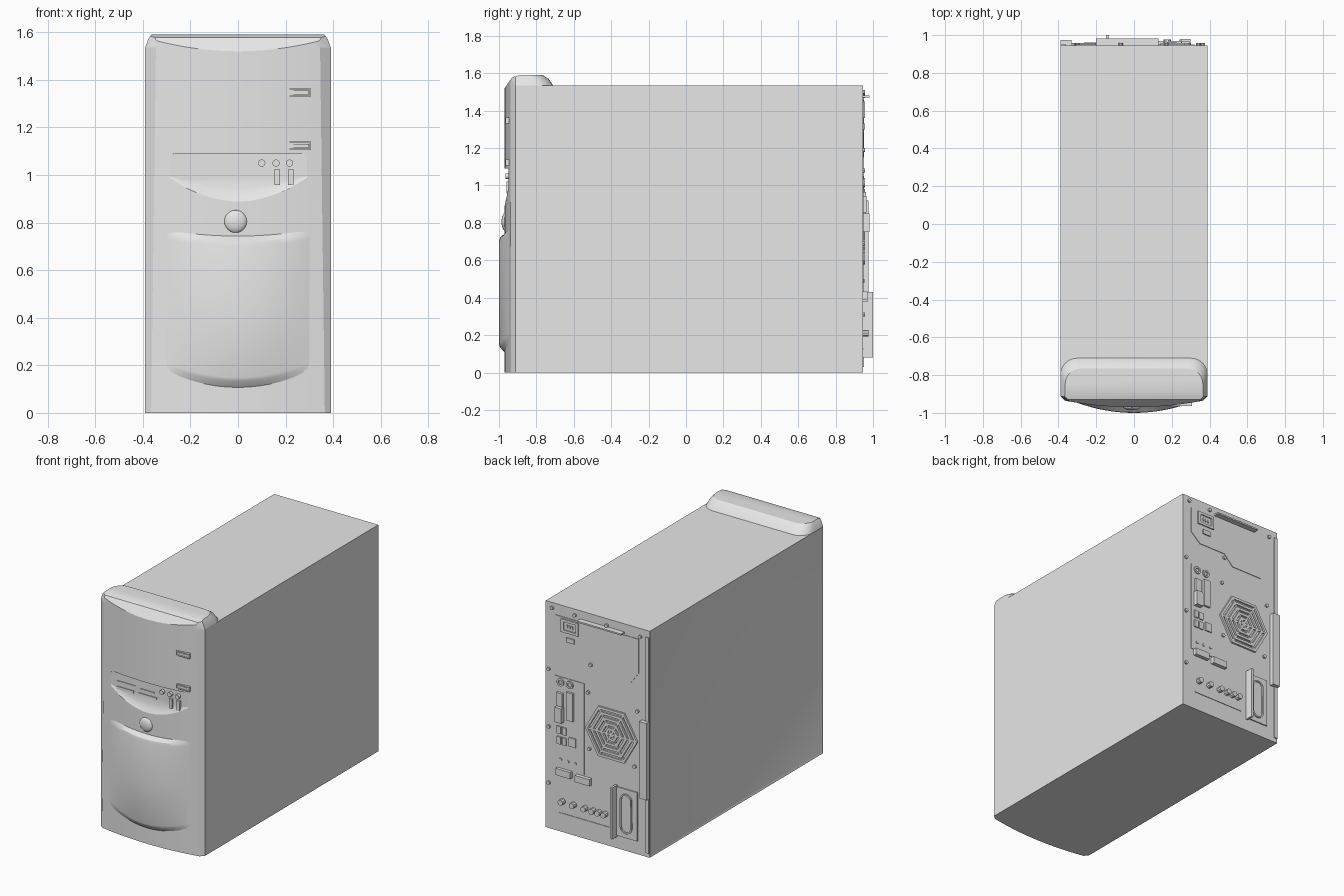
import bpy, bmesh
from math import sin, cos, pi, radians
from mathutils import Vector

if "Cube" in bpy.data.objects:
    bpy.data.objects.remove(bpy.data.objects["Cube"])

grey = bpy.data.materials.new("light_grey")
grey.use_nodes = True
grey.diffuse_color = (0.8, 0.8, 0.8, 1)
grey.node_tree.nodes["Principled BSDF"].inputs["Base Color"].default_value = (0.8, 0.8, 0.8, 1)
parts = []
REAR = 0.945


def finish(name, bm):
    bmesh.ops.recalc_face_normals(bm, faces=bm.faces[:])
    me = bpy.data.meshes.new(name)
    bm.to_mesh(me)
    bm.free()
    me.materials.append(grey)
    ob = bpy.data.objects.new(name, me)
    bpy.context.collection.objects.link(ob)
    parts.append(ob)
    return ob


def loft_mesh(rings):
    bm = bmesh.new()
    loops = [[bm.verts.new(p) for p in ring] for ring in rings]
    n = len(loops[0])
    for a, b in zip(loops, loops[1:]):
        for i in range(n):
            j = (i + 1) % n
            bm.faces.new((a[i], a[j], b[j], b[i]))
    bm.faces.new(loops[0])
    bm.faces.new(loops[-1])
    return bm


def prism(name, outline, y0, y1):
    return finish(name, loft_mesh([[(x, y, z) for x, z in outline] for y in (y0, y1)]))


def rect(cx, cz, w, h):
    return [(cx + sx * w / 2, cz + sz * h / 2) for sx, sz in ((-1, -1), (1, -1), (1, 1), (-1, 1))]


def ngon(cx, cz, r, n=16):
    return [(cx + r * cos(2 * pi * i / n), cz + r * sin(2 * pi * i / n)) for i in range(n)]


def rear_plate(name, cx, cz, w, h, depth):
    return prism(name, rect(cx, cz, w, h), REAR - 0.002, REAR + depth)


def frame(name, outer, inner, y0, y1):
    # closed ring between two outlines
    bm = bmesh.new()
    loops = [[bm.verts.new((x, y, z)) for x, z in o]
             for o, y in ((outer, y0), (outer, y1), (inner, y1), (inner, y0))]
    n = len(outer)
    for k in range(4):
        a, b = loops[k], loops[(k + 1) % 4]
        for i in range(n):
            j = (i + 1) % n
            bm.faces.new((a[i], a[j], b[j], b[i]))
    return finish(name, bm)


# Case body with a recessed panel on its right side
bm = loft_mesh([[(x, y, z) for x, z in rect(0, 0.7675, 0.78, 1.535)] for y in (-0.905, REAR)])
bmesh.ops.recalc_face_normals(bm, faces=bm.faces[:])
side = [f for f in bm.faces if f.normal.x < -0.9]
bmesh.ops.inset_region(bm, faces=side, thickness=0.022, depth=-0.006)
finish("case_body", bm)


# Bowed front bezel and its top cap
def bow(x):
    return -0.97 + 0.26 * x * x


def plan(z, xe, hw, back, r):
    pts = [(xe * i / 14, bow(xe * i / 14)) for i in range(-14, 15)]
    pts.append((hw, -0.912))
    for s, start in ((1, 0), (-1, pi / 2)):
        for i in range(7):
            a = start + i * pi / 12
            pts.append((s * (hw - r) + r * cos(a), back - r + r * sin(a)))
    pts.append((-hw, -0.912))
    return [(x, y, z) for x, y in pts]


def trim_top(bm):
    # sloped brow where the front meets the top
    for (y0, z0), (y1, z1) in (((-0.93, 1.578), (-0.89, 1.59)), ((-0.97, 1.52), (-0.93, 1.578))):
        cut = bmesh.ops.bisect_plane(
            bm, geom=bm.verts[:] + bm.edges[:] + bm.faces[:], plane_co=(0, y0, z0),
            plane_no=Vector((0, z0 - z1, y1 - y0)).normalized(), clear_outer=True)
        edges = [e for e in cut["geom_cut"] if isinstance(e, bmesh.types.BMEdge)]
        bmesh.ops.holes_fill(bm, edges=edges, sides=0)
    return bm


bezel = finish("front_bezel", trim_top(loft_mesh([
    plan(0, 0.365, 0.39, -0.905, 0.003), plan(1.535, 0.345, 0.39, -0.905, 0.003)])))
finish("top_cap", trim_top(loft_mesh([
    plan(1.535, 0.345, 0.39, -0.71, 0.09),
    plan(1.57, 0.34, 0.378, -0.735, 0.085),
    plan(1.59, 0.335, 0.364, -0.765, 0.08)])))

# Port panel hollow cut into the bezel
outline = [(0.29, 1.07), (0.284, 1.084), (0.27, 1.09), (-0.27, 1.09), (-0.284, 1.084), (-0.29, 1.07)]
outline += [(0.29 * i / 12, 0.885 + 0.07 * (i / 12) ** 2) for i in range(-12, 13)]


def panel_ring(y, k):
    return [(x, y, 1.09 - (1.09 - z) * k) for x, z in outline]


cutter = finish("panel_cutter", loft_mesh([
    panel_ring(-1.1, 1), panel_ring(-0.972, 1), panel_ring(-0.957, 0.87), panel_ring(-0.945, 0.7)]))
mod = bezel.modifiers.new("panel", "BOOLEAN")
mod.operation, mod.object, mod.solver = "DIFFERENCE", cutter, "EXACT"
bpy.context.view_layer.update()
bezel.data = bpy.data.meshes.new_from_object(bezel.evaluated_get(bpy.context.evaluated_depsgraph_get()))
bezel.modifiers.clear()
parts.remove(cutter)
bpy.data.objects.remove(cutter)

# Bulged lower door with curved top and bottom lips
bm = bmesh.new()
rows = []
for t, swell in ((0, 0), (0.045, 0.8), (0.07, 1), (0.5, 1), (0.93, 1), (0.96, 0.85), (1, 0)):
    row = []
    for i in range(-16, 17):
        u = i / 16
        x = 0.31 * u
        low, high = 0.105 + 0.07 * u * u, 0.745 + 0.03 * u * u
        row.append(bm.verts.new((x, bow(x) + 0.002 - 0.032 * swell * (1 - u * u), low + t * (high - low))))
    rows.append(row)
for a, b in zip(rows, rows[1:]):
    for i in range(32):
        bm.faces.new((a[i], a[i + 1], b[i + 1], b[i]))
finish("lower_door", bm)

# Domed power button
bm = bmesh.new()
bmesh.ops.create_uvsphere(bm, u_segments=24, v_segments=12, radius=0.048)
for v in bm.verts:
    v.co = (v.co.x - 0.01, v.co.y * 0.4 - 0.967, v.co.z + 0.805)
finish("power_button", bm)

# Drive eject buttons
for z in (1.347, 1.123):
    frame("eject_frame", rect(0.258, z, 0.098, 0.034), rect(0.258, z, 0.086, 0.022), -0.964, -0.93)
    prism("eject_button", rect(0.258, z, 0.08, 0.016), -0.962, -0.93)

# Front ports
for x, z, w, h in ((-0.175, 1.028, 0.14, 0.012), (-0.015, 1.022, 0.1, 0.008),
                   (-0.182, 0.987, 0.125, 0.018), (-0.015, 0.99, 0.14, 0.01)):
    prism("card_slot", rect(x, z, w, h), -0.95, -0.94)
for x in (0.1, 0.16, 0.217):
    prism("audio_socket", ngon(x, 1.05, 0.015), -0.964, -0.94)
for x in (0.165, 0.222):
    prism("front_usb", rect(x, 0.99, 0.022, 0.065), -0.96, -0.94)

# Power supply plate with socket and switch
prism("supply_plate", [(0.32, 1.46), (-0.31, 1.46), (-0.31, 1.23), (-0.25, 1.15), (-0.02, 1.15),
                       (0.05, 1.22), (0.25, 1.22), (0.32, 1.28)], REAR - 0.002, REAR + 0.004)
frame("supply_socket", rect(0.205, 1.405, 0.13, 0.09), rect(0.205, 1.405, 0.09, 0.055), REAR, REAR + 0.012)
for x in (0.185, 0.205, 0.225):
    rear_plate("socket_pin", x, 1.405, 0.008, 0.02, 0.01)
rear_plate("supply_switch", 0.2, 1.315, 0.06, 0.03, 0.012)

# Top lip, side rail and latch
rear_plate("top_lip", -0.035, 1.475, 0.33, 0.01, 0.037)
rear_plate("side_rail", -0.375, 0.76, 0.026, 1.46, 0.008)
rear_plate("side_latch", -0.36, 0.66, 0.056, 0.52, 0.03)

# Rear port plate and connectors
rear_plate("port_plate", 0.21, 0.74, 0.22, 0.62, 0.004)
for x in (0.275, 0.205):
    frame("round_socket", ngon(x, 1.015, 0.026), ngon(x, 1.015, 0.014), REAR, REAR + 0.012)
for x, z, w, h, d in ((0.275, 0.9, 0.045, 0.09, 0.02), (0.2, 0.87, 0.05, 0.19, 0.018),
                      (0.275, 0.8, 0.05, 0.1, 0.035), (0.285, 0.69, 0.03, 0.05, 0.012),
                      (0.245, 0.69, 0.03, 0.05, 0.012), (0.285, 0.62, 0.03, 0.05, 0.012),
                      (0.245, 0.62, 0.03, 0.05, 0.012), (0.185, 0.63, 0.05, 0.06, 0.012),
                      (0.245, 0.41, 0.11, 0.045, 0.025), (0.1, 0.4, 0.11, 0.045, 0.025)):
    rear_plate("rear_connector", x, z, w, h, d)
for x in (0.275, 0.22, 0.165):
    prism("rear_jack", ngon(x, 0.49, 0.01, 10), REAR, REAR + 0.01)
for x in (0.26, 0.176, 0.09, 0.03, -0.015, -0.06):
    prism("sound_jack", ngon(x, 0.21, 0.019, 10), REAR, REAR + 0.032)
rear_plate("lower_seam", 0.1, 0.125, 0.38, 0.006, 0.004)

# Hexagonal fan grille
for r in (0.195, 0.158, 0.122, 0.086, 0.05):
    frame("grille_ring", ngon(-0.107, 0.762, r, 6), ngon(-0.107, 0.762, r - 0.02, 6), REAR - 0.002, REAR + 0.012)
for k in range(3):
    c, s = cos(k * pi / 3), sin(k * pi / 3)
    bar = [(-0.107 + x * c - z * s, 0.762 + x * s + z * c) for x, z in rect(0, 0, 0.36, 0.014)]
    prism("grille_spoke", bar, REAR - 0.002, REAR + 0.011)

# Bracket with upright fin and slotted plate
rear_plate("bracket_fin", -0.14, 0.255, 0.014, 0.35, 0.055)
rear_plate("bracket_plate", -0.22, 0.255, 0.16, 0.33, 0.008)


def capsule(r):
    return [(-0.22 + r * cos(a), 0.255 + (0.09 if a < pi else -0.09) + r * sin(a))
            for a in [i * pi / 8 for i in range(9)] + [pi + 0.001 + i * pi / 8 for i in range(9)]]


frame("bracket_slot", capsule(0.045), capsule(0.035), REAR, REAR + 0.016)

# Screws
for x, z in ((0.34, 1.5), (0.17, 1.495), (-0.07, 1.49), (-0.32, 1.48), (0.05, 1.19), (0.365, 1.08),
             (0.365, 0.69), (0.365, 0.31), (0.06, 0.62), (-0.28, 0.59), (0.07, 1.0), (-0.3, 0.97)):
    prism("screw", ngon(x, z, 0.012, 10), REAR - 0.002, REAR + 0.012)

# Smooth curved parts, keep edges sharp
bpy.ops.object.select_all(action="DESELECT")
for ob in parts:
    ob.select_set(True)
bpy.context.view_layer.objects.active = bezel
bpy.ops.object.shade_smooth_by_angle(angle=radians(25))
